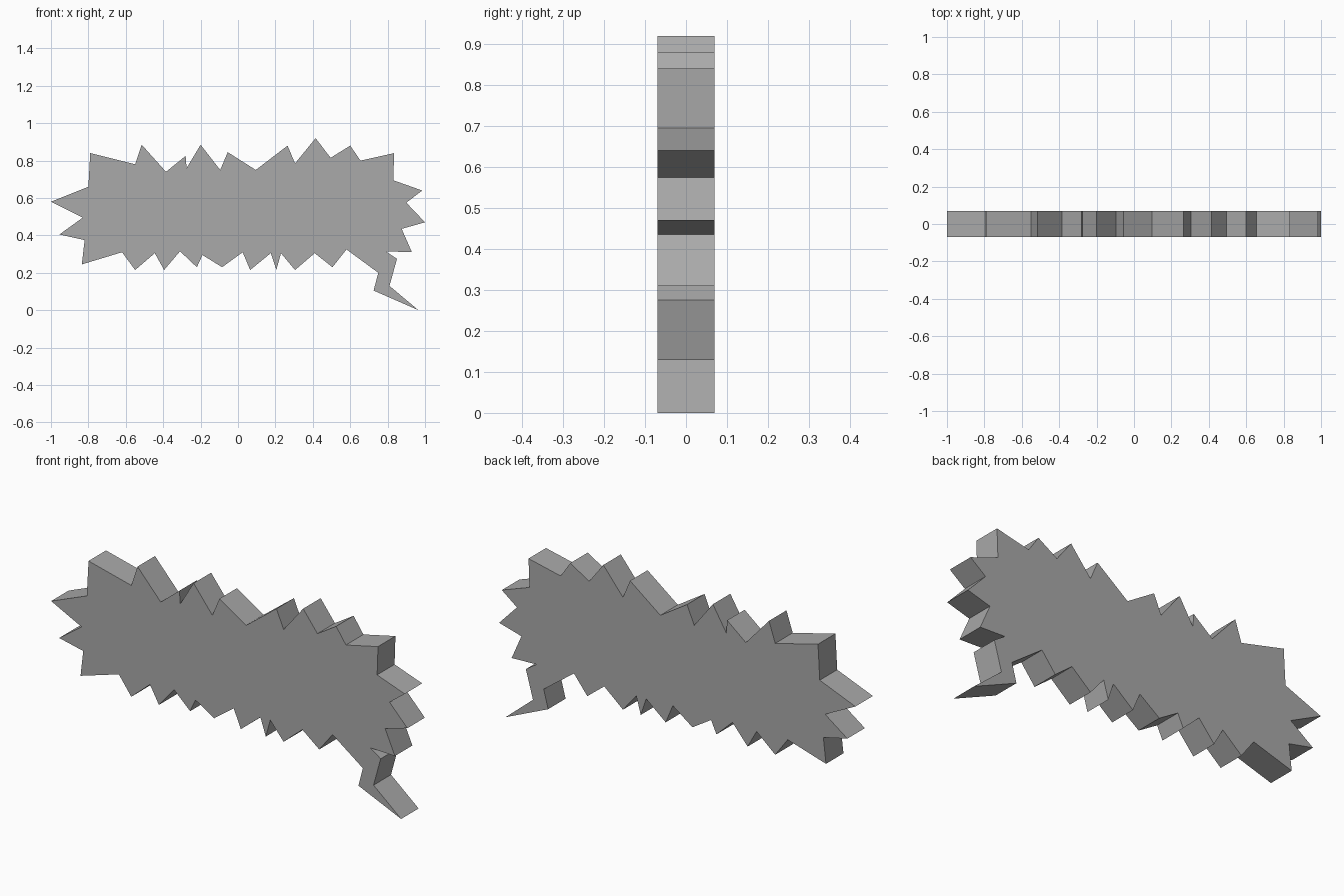
import bpy
import bmesh
from mathutils import Vector

HALF_DEPTH = 0.07

# Remove the default cube
default_cube = bpy.data.objects.get("Cube")
if default_cube:
    bpy.data.objects.remove(default_cube, do_unlink=True)


def make_material(name, colour):
    material = bpy.data.materials.new(name)
    material.use_nodes = True
    material.diffuse_color = colour
    shader = material.node_tree.nodes["Principled BSDF"]
    shader.inputs["Base Color"].default_value = colour
    return material


def extrude_outline(name, outline, half_depth, material):
    """Make a flat slab from an outline in the xz plane, centred on y."""
    bm = bmesh.new()
    corners = [bm.verts.new((x, -half_depth, z)) for x, z in outline]
    front = bm.faces.new(corners)
    extruded = bmesh.ops.extrude_face_region(bm, geom=[front], use_keep_orig=True)
    back_corners = [item for item in extruded["geom"]
                    if isinstance(item, bmesh.types.BMVert)]
    bmesh.ops.translate(bm, verts=back_corners, vec=Vector((0, 2 * half_depth, 0)))
    bmesh.ops.recalc_face_normals(bm, faces=bm.faces)
    mesh = bpy.data.meshes.new(name)
    bm.to_mesh(mesh)
    bm.free()
    mesh.materials.append(material)
    slab = bpy.data.objects.new(name, mesh)
    bpy.context.collection.objects.link(slab)
    return slab


# Jagged spikes along the top, left to right
top_spikes = [
    (-.79, .84), (-.55, .78), (-.515, .885), (-.385, .74), (-.28, .825),
    (-.275, .76), (-.2, .885), (-.095, .75), (-.055, .845), (.095, .75),
    (.265, .88), (.305, .785), (.415, .92), (.495, .815), (.6, .88),
    (.655, .8), (.835, .84),
]

# Spikes down the +x end
end_spikes = [
    (.83, .695), (.985, .64), (.9, .575), (1, .47), (.875, .435), (.93, .31),
]

# Lightning-shaped pointer hanging below the corner
pointer = [
    (.79, .315), (.85, .275), (.81, .13), (.965, 0), (.725, .105), (.75, .2),
]

# Spikes along the underside, right to left
bottom_spikes = [
    (.58, .325), (.505, .23), (.41, .305), (.305, .215), (.23, .305),
    (.205, .215), (.175, .305), (.065, .215), (.025, .31), (-.085, .23),
    (-.19, .295), (-.22, .23), (-.31, .315), (-.395, .215), (-.445, .305),
    (-.55, .215), (-.62, .31), (-.835, .245),
]

# Spikes up the -x end
start_spikes = [
    (-.82, .375), (-.955, .405), (-.83, .495), (-1, .58), (-.8, .66),
]

grey = make_material("plain grey", (.4, .4, .4, 1))
outline = top_spikes + end_spikes + pointer + bottom_spikes + start_spikes
extrude_outline("spiky_speech_bubble", outline, HALF_DEPTH, grey)
